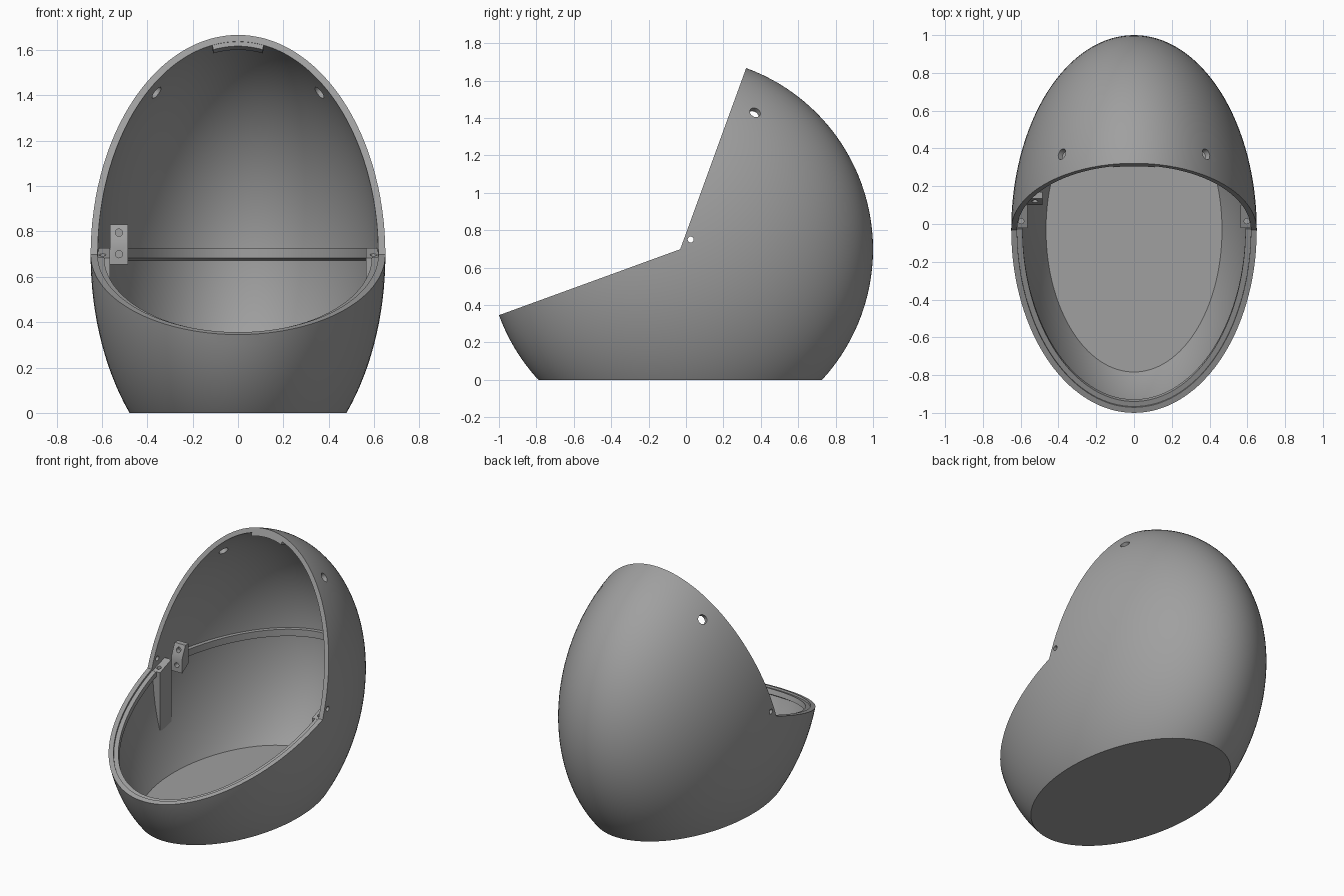
import bpy, bmesh, math
from mathutils import Vector

if "Cube" in bpy.data.objects:
    bpy.data.objects.remove(bpy.data.objects["Cube"])

CX = Vector((0, -0.031, 0.698))      # shell centre
A, R = 0.65, 1.031                   # half width, side radius
GREY = bpy.data.materials.new("plain_grey")
GREY.diffuse_color = (0.35, 0.35, 0.35, 1)
GREY.use_nodes = True
GREY.node_tree.nodes["Principled BSDF"].inputs["Base Color"].default_value = GREY.diffuse_color


def finish(name, bm):
    bmesh.ops.recalc_face_normals(bm, faces=bm.faces)
    me = bpy.data.meshes.new(name)
    bm.to_mesh(me)
    bm.free()
    ob = bpy.data.objects.new(name, me)
    bpy.context.collection.objects.link(ob)
    me.materials.append(GREY)
    return ob


def egg(name, k, floor=None):
    """Ellipsoid inset by k, cut flat at the floor height."""
    bm = bmesh.new()
    bmesh.ops.create_uvsphere(bm, u_segments=128, v_segments=64, radius=1)
    for v in bm.verts:
        v.co = CX + Vector((v.co.x * (A - k), v.co.y * (R - k), v.co.z * (R - k)))
    if floor is not None:
        geom = bm.verts[:] + bm.edges[:] + bm.faces[:]
        cut = bmesh.ops.bisect_plane(bm, geom=geom, plane_co=(0, 0, floor),
                                     plane_no=(0, 0, -1), clear_outer=True)
        edges = [e for e in cut["geom_cut"] if isinstance(e, bmesh.types.BMEdge)]
        bmesh.ops.contextual_create(bm, geom=edges)
    return finish(name, bm)


def prism(name, yz, x0, x1):
    """Side profile extruded across x."""
    bm = bmesh.new()
    face = bm.faces.new([bm.verts.new((x0, y, z)) for y, z in yz])
    new = bmesh.ops.extrude_face_region(bm, geom=[face])["geom"]
    bmesh.ops.translate(bm, vec=(x1 - x0, 0, 0),
                        verts=[v for v in new if isinstance(v, bmesh.types.BMVert)])
    return finish(name, bm)


def rod(pos, axis, radius, depth):
    bm = bmesh.new()
    bmesh.ops.create_cone(bm, cap_ends=True, segments=24, radius1=radius,
                          radius2=radius, depth=depth)
    ob = finish("hole_cutter", bm)
    ob.rotation_euler = Vector(axis).to_track_quat('Z', 'Y').to_euler()
    ob.location = pos
    return ob


def combine(ob, cutter, op='DIFFERENCE'):
    mod = ob.modifiers.new("cut", 'BOOLEAN')
    mod.operation, mod.object, mod.solver = op, cutter, 'EXACT'
    bpy.context.view_layer.update()
    bpy.context.view_layer.objects.active = ob
    bpy.ops.object.modifier_apply(modifier=mod.name)
    bpy.data.objects.remove(cutter)


def rib(name, angle, side, t0, t1, section, steps=72):
    """Strip following the inner wall in a tilted plane; section = (inset, height)."""
    a = math.radians(angle)
    d = Vector((0, math.cos(a), math.sin(a)))
    n = Vector((0, -math.sin(a), math.cos(a))) * side
    bm = bmesh.new()
    rings = []
    for i in range(steps + 1):
        t = math.radians(t0 + (t1 - t0) * i / steps)
        rings.append([bm.verts.new(CX + Vector(((A - k) * math.cos(t), 0, 0))
                                   + d * (R - k) * math.sin(t) + n * h)
                      for k, h in section])
    m = len(section)
    for p, q in zip(rings, rings[1:]):
        for j in range(m):
            bm.faces.new((p[j], p[(j + 1) % m], q[(j + 1) % m], q[j]))
    bm.faces.new(rings[0])
    bm.faces.new(rings[-1])
    return finish(name, bm)


# Hollow shell with flat base and an open wedge at the front
shell = egg("shell", 0, 0.0)
combine(shell, egg("cavity", 0.031, 0.04))
wedge = [(CX.y, CX.z)]
for ang, dist in ((70, 2.0), (135, 3.5), (200, 2.0)):
    wedge.append((CX.y + dist * math.cos(math.radians(ang)),
                  CX.z + dist * math.sin(math.radians(ang))))
combine(shell, prism("opening", wedge, -1, 1))

# Pivot hole through both sides and two upper round holes
combine(shell, rod((0, 0.025, 0.75), (1, 0, 0), 0.016, 2))
for s in (-1, 1):
    pos = Vector((s * 0.383, 0.37, 1.43))
    rel = pos - CX
    normal = Vector((rel.x / A**2, rel.y / R**2, rel.z / R**2))
    combine(shell, rod(pos, normal, 0.03, 0.2))

# Inner ribs: lower rim lip, back ledge, top latch strip
rib("front_lip", 200, -1, 0, 180,
    [(0.02, -0.012), (0.06, -0.012), (0.06, -0.045), (0.02, -0.055)])
rib("back_ledge", 0, 1, 11, 169,
    [(0.02, 0.03), (0.058, 0.03), (0.058, -0.016), (0.02, -0.03)])
rib("top_latch", 70, 1, 79.5, 100.5,
    [(0.022, -0.002), (0.052, -0.002), (0.052, -0.05), (0.022, -0.05)], 12)

# Hinge posts that merge into the side walls
for s, side in ((-1, "left"), (1, "right")):
    post = prism(side + "_hinge_post",
                 [(-0.02, 0.2), (0.1, 0.2), (0.1, 0.728), (-0.02, 0.684)],
                 s * 0.565, s * 0.66)
    combine(post, egg("post_limit", 0.012), 'INTERSECT')
    combine(post, rod((s * 0.597, 0.015, 0.7), (0, 0, 1), 0.014, 0.12))

# Small switch bracket with two screw holes
bracket = prism("bracket", [(0.10, 0.655), (0.10, 0.75), (0.135, 0.83),
                            (0.17, 0.83), (0.17, 0.70)], -0.565, -0.485)
for z in (0.70, 0.795):
    combine(bracket, rod((-0.525, 0.1, z), (0, 1, 0), 0.016, 0.09))

# Smooth curves, sharp edges
for ob in bpy.context.scene.objects:
    bpy.ops.object.select_all(action='DESELECT')
    ob.select_set(True)
    bpy.context.view_layer.objects.active = ob
    bpy.ops.object.shade_smooth_by_angle(angle=math.radians(30))
